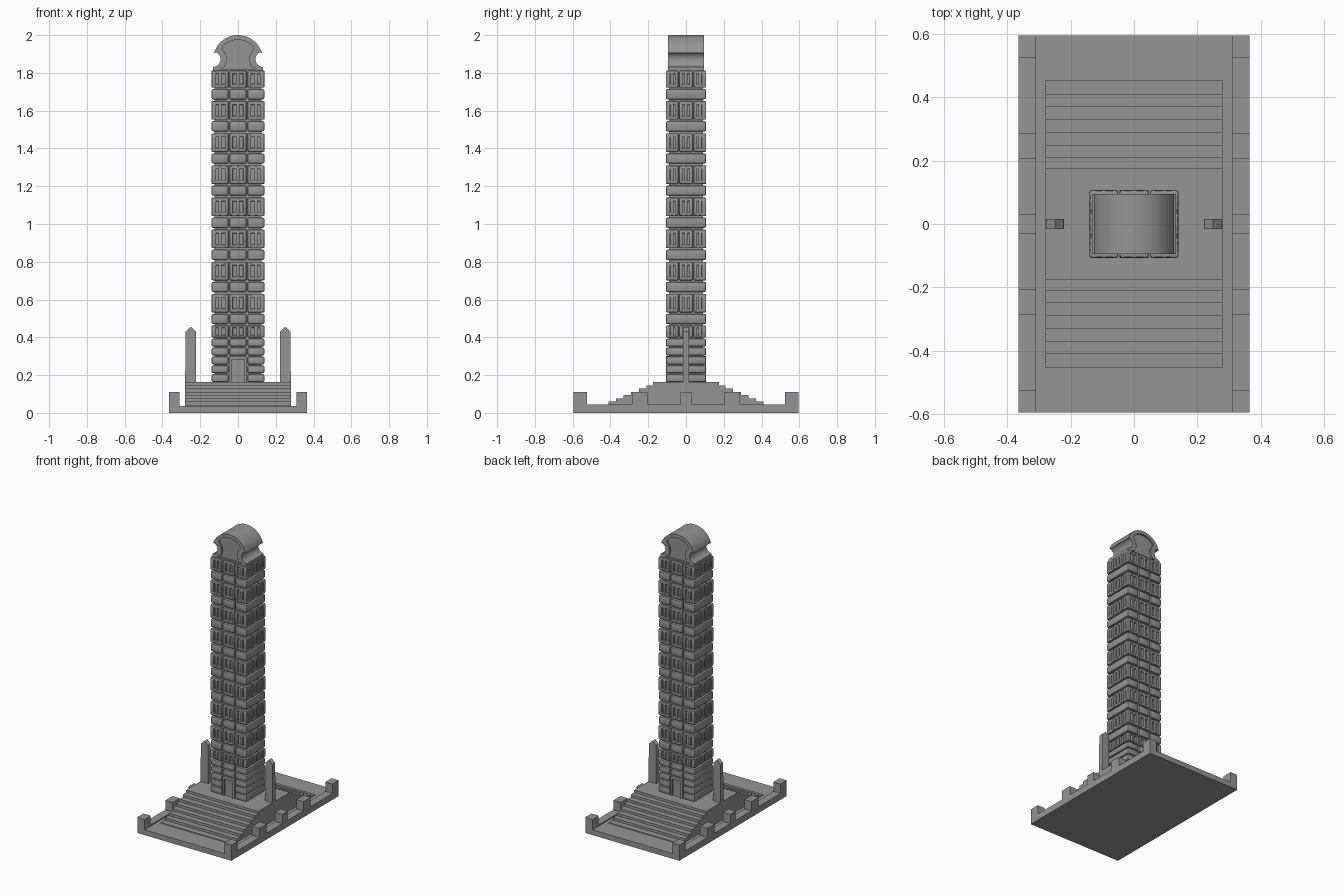
import bpy, bmesh
from math import sin, cos, radians

if "Cube" in bpy.data.objects:
    bpy.data.objects.remove(bpy.data.objects["Cube"])

# Dark grey stone for every part
stone = bpy.data.materials.new("dark_stone")
stone.diffuse_color = (0.3, 0.3, 0.3, 1)
stone.use_nodes = True
stone.node_tree.nodes["Principled BSDF"].inputs["Base Color"].default_value = stone.diffuse_color


def finish(name, bm, angle=30):
    bmesh.ops.recalc_face_normals(bm, faces=bm.faces)
    me = bpy.data.meshes.new(name)
    bm.to_mesh(me)
    bm.free()
    me.materials.append(stone)
    ob = bpy.data.objects.new(name, me)
    bpy.context.collection.objects.link(ob)
    bpy.ops.object.select_all(action='DESELECT')
    ob.select_set(True)
    bpy.context.view_layer.objects.active = ob
    bpy.ops.object.shade_smooth_by_angle(angle=radians(angle))
    return ob


def boxes(name, items, bevel=0.0):
    """One object from many (x0, x1, y0, y1, z0, z1) boxes."""
    bm = bmesh.new()
    for x0, x1, y0, y1, z0, z1 in items:
        vs = bmesh.ops.create_cube(bm, size=1)['verts']
        for v in vs:
            v.co = ((x0 + x1) / 2 + v.co.x * (x1 - x0),
                    (y0 + y1) / 2 + v.co.y * (y1 - y0),
                    (z0 + z1) / 2 + v.co.z * (z1 - z0))
    if bevel:
        bmesh.ops.bevel(bm, geom=bm.edges[:], offset=bevel, segments=2,
                        profile=0.5, affect='EDGES')
    return finish(name, bm, 35)


def loft(name, loops, angle=30):
    """Bridge equal-length point loops and close both ends."""
    bm = bmesh.new()
    rings = [[bm.verts.new(p) for p in lp] for lp in loops]
    n = len(rings[0])
    for a, b in zip(rings, rings[1:]):
        for i in range(n):
            j = (i + 1) % n
            bm.faces.new((a[i], a[j], b[j], b[i]))
    bm.faces.new(rings[0])
    bm.faces.new(rings[-1])
    return finish(name, bm, angle)


# Ground slab, side kerbs and kerb blocks
boxes("ground_slab", [(-0.365, 0.365, -0.595, 0.595, 0, 0.037)])
for side, s in (("left", -1), ("right", 1)):
    xs = sorted((s * 0.31, s * 0.365))
    prof = [(-0.595, 0)]
    for a, b in ((-0.595, -0.525), (-0.285, -0.205), (-0.03, 0.03),
                 (0.205, 0.285), (0.525, 0.595)):
        prof += [(a, 0.045), (a, 0.11), (b, 0.11), (b, 0.045)]
    prof.append((0.595, 0))
    # ends have no low section, drop the duplicate corner points
    prof = [p for p in prof if not (abs(p[0]) == 0.595 and p[1] == 0.045)]
    loft(side + "_kerb", [[(x, y, z) for y, z in prof] for x in xs])

# Stepped podium, stairs front and back
half = []
edges = [0.175, 0.21, 0.25, 0.29, 0.33, 0.37, 0.41, 0.455]
for i, y in enumerate(edges):
    z = 0.163 - i * 0.0172
    half += [(y, z), (y, z - 0.0172 if i < 7 else 0.02)]
prof = [(-y, z) for y, z in reversed(half)] + half
loft("stepped_podium", [[(x, y, z) for y, z in prof] for x in (-0.28, 0.28)])

# Pair of gabled pillars
for side, s in (("left", -1), ("right", 1)):
    prof = [(0.221, 0.15), (0.28, 0.15), (0.277, 0.43), (0.25, 0.456), (0.223, 0.43)]
    loft(side + "_pillar", [[(s * x, y, z) for x, z in prof] for y in (-0.016, 0.016)])

# Tower core
HX, HY, CX, CY = 0.14, 0.107, 0.124, 0.091
boxes("tower_core", [(-CX, CX, -CY, CY, 0.15, 1.812)])
FRONT = [(-HX, -0.051), (-0.045, 0.045), (0.051, HX)]
SIDE = [(-HY, -0.041), (-0.036, 0.036), (0.041, HY)]


def wall_pieces(spans, core, out, axis, z0, z1):
    """Slabs over the given spans on both opposite walls."""
    res = []
    for s in (-1, 1):
        d = tuple(sorted((s * (core - 0.008), s * out)))
        for a, b in spans:
            res.append((a, b, *d, z0, z1) if axis == 'x' else (*d, a, b, z0, z1))
    return res


def course(z0, z1, skip_door=False):
    front = [FRONT[0], FRONT[2]] if skip_door else FRONT
    return (wall_pieces(front, CY, HY, 'x', z0, z1)
            + wall_pieces([(-HY, HY)], CX, HX, 'y', z0, z1))


def windows(z0, z1):
    res = []
    for spans, core, out, axis in ((FRONT, CY, HY, 'x'), (SIDE, CX, HX, 'y')):
        r = 0.2 * (z1 - z0)
        w = 0.018
        bars = []
        for a, b in spans:
            m = (a + b) / 2
            bars += [(a, a + w), (m - w / 2, m + w / 2), (b - w, b)]
        res += wall_pieces(bars, core, out, axis, z0 + 0.003, z1 - 0.003)
        res += wall_pieces(spans, core, out - 0.002, axis, z0, z0 + r)
        res += wall_pieces(spans, core, out - 0.002, axis, z1 - r, z1)
    return res


# Repeating storeys: window bays above a plain course
bays, bands = windows(0.4, 0.462), []
for k in range(8):
    d = 0.17 * k
    bays += windows(1.722 - d, min(1.82 - d, 1.812))
    bands += course(1.66 - d, 1.714 - d)
# Ground storey courses, broken by the doors
for i in range(5):
    z = 0.163 + i * 0.047
    bands += course(z, z + 0.042, skip_door=i < 3)
boxes("window_bays", bays, 0.005)
boxes("stone_courses", bands, 0.009)

# Door frames front and back
door = []
for s in (-1, 1):
    y = tuple(sorted((s * 0.085, s * 0.107)))
    leaf = tuple(sorted((s * 0.085, s * 0.097)))
    door += [(-0.046, -0.034, *y, 0.16, 0.295), (0.034, 0.046, *y, 0.16, 0.295),
             (-0.046, 0.046, *y, 0.28, 0.3), (-0.035, 0.035, *leaf, 0.16, 0.285)]
boxes("doors", door)


# Keyhole-shaped crown with recessed end panels
def crown_outline(radius, arc_end, notch_r, n0, n1, base):
    pts = []
    for i in range(13):
        a = radians(90 + (arc_end - 90) * i / 12)
        pts.append((radius * cos(a), 1.868 + radius * sin(a)))
    for i in range(11):
        a = radians(n0 + (n1 - n0) * i / 10)
        pts.append((0.132 + notch_r * cos(a), 1.872 + notch_r * sin(a)))
    pts += base
    return pts + [(-x, z) for x, z in reversed(pts[1:])]


outer = crown_outline(0.132, 16, 0.04, 100, 258, [(0.132, 1.83), (0.132, 1.805)])
inner = crown_outline(0.107, 40, 0.072, 133, 218, [(0.093, 1.826), (0.095, 1.821)])
loft("crown", [[(x, y, z) for x, z in o] for o, y in (
    (inner, -0.083), (inner, -0.095), (outer, -0.095),
    (outer, 0.095), (inner, 0.095), (inner, 0.083))])
